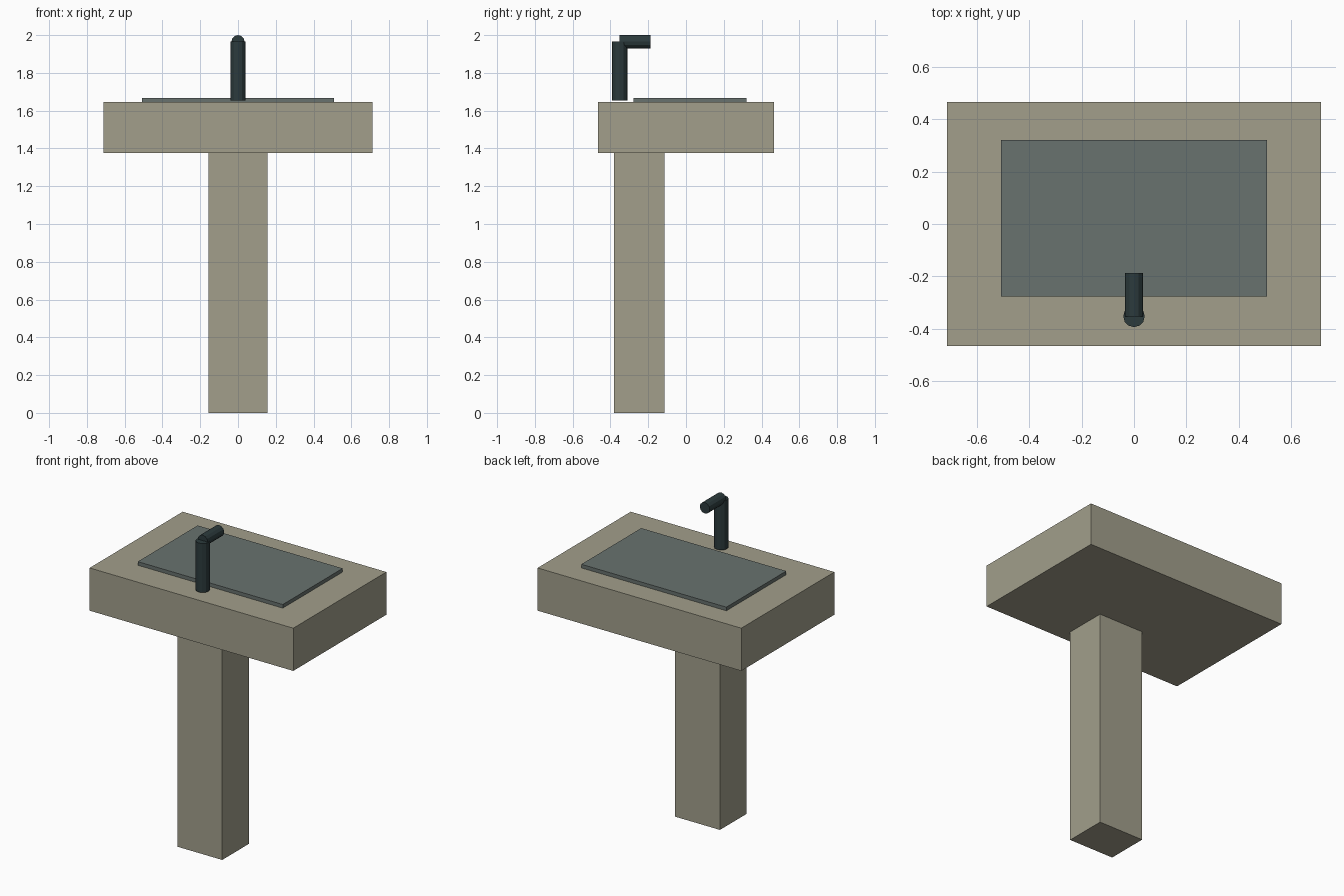
import bpy
from math import radians

cube = bpy.data.objects.get("Cube")
if cube:
    bpy.data.objects.remove(cube, do_unlink=True)


def make_material(name, rgb):
    mat = bpy.data.materials.new(name)
    mat.use_nodes = True
    colour = (*rgb, 1)
    mat.diffuse_color = colour
    mat.node_tree.nodes["Principled BSDF"].inputs["Base Color"].default_value = colour
    return mat


def finish(name, mat):
    obj = bpy.context.object
    obj.name = obj.data.name = name
    obj.data.materials.append(mat)
    return obj


def box(name, mat, low, high):
    bpy.ops.mesh.primitive_cube_add(size=1, location=[(a + b) / 2 for a, b in zip(low, high)])
    bpy.context.object.scale = [b - a for a, b in zip(low, high)]
    bpy.ops.object.transform_apply(location=False, rotation=False, scale=True)
    return finish(name, mat)


def rod(name, mat, radius, length, centre, tilt=0):
    bpy.ops.mesh.primitive_cylinder_add(vertices=12, radius=radius, depth=length,
                                        location=centre, rotation=(radians(tilt), 0, 0))
    return finish(name, mat)


stone = make_material("warm grey stone", (0.36, 0.345, 0.26))
slate = make_material("slate grey", (0.14, 0.168, 0.158))
metal = make_material("dark metal", (0.025, 0.043, 0.046))

# Pedestal and basin block
box("pedestal", stone, (-0.157, -0.382, 0), (0.157, -0.115, 1.375))
box("basin", stone, (-0.712, -0.465, 1.375), (0.712, 0.465, 1.645))

# Raised slab on top of the basin
box("basin_inset", slate, (-0.507, -0.277, 1.645), (0.507, 0.321, 1.668))

# Tap: upright post and horizontal spout
rod("tap_post", metal, 0.041, 0.31, (0, -0.352, 1.81))
rod("tap_spout", metal, 0.035, 0.165, (0, -0.27, 1.965), tilt=90)
